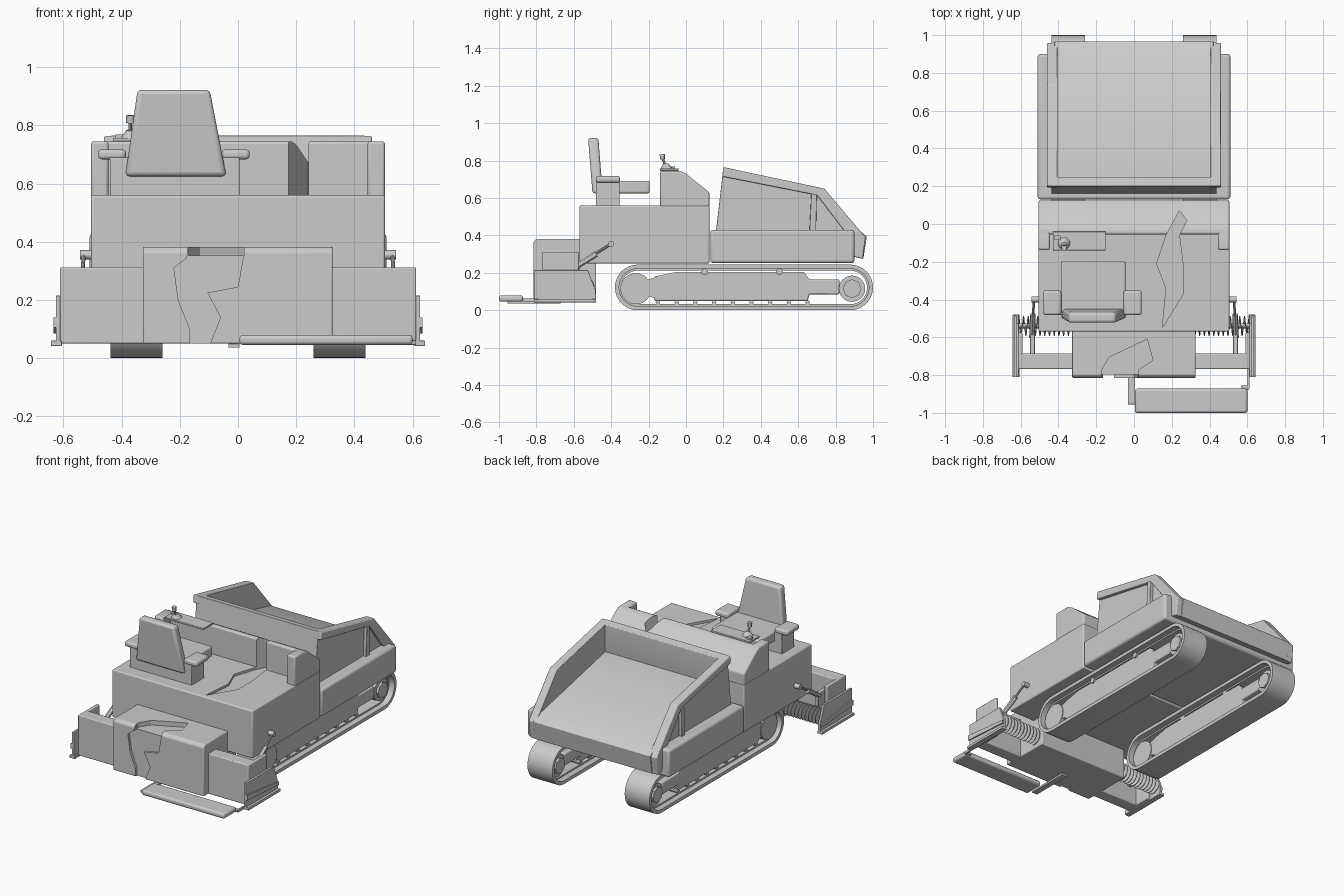
import bpy, bmesh, math
from mathutils import Vector

if "Cube" in bpy.data.objects:
    bpy.data.objects.remove(bpy.data.objects["Cube"])

AX = {'x': lambda a, b, t: (t, a, b), 'y': lambda a, b, t: (a, t, b), 'z': lambda a, b, t: (a, b, t)}


def finish(bm, name, bevel=0.0):
    bmesh.ops.recalc_face_normals(bm, faces=bm.faces)
    me = bpy.data.meshes.new(name)
    bm.to_mesh(me)
    bm.free()
    ob = bpy.data.objects.new(name, me)
    bpy.context.collection.objects.link(ob)
    if bevel:
        m = ob.modifiers.new("bevel", 'BEVEL')
        m.width, m.segments, m.limit_method = bevel, 3, 'ANGLE'
    return ob


def prism(name, axis, pts, t0, t1, bevel=0.0):
    """Extrude a 2D profile along an axis."""
    bm = bmesh.new()
    a = [bm.verts.new(AX[axis](p, q, t0)) for p, q in pts]
    b = [bm.verts.new(AX[axis](p, q, t1)) for p, q in pts]
    bm.faces.new(a)
    bm.faces.new(b)
    for i in range(len(a)):
        j = (i + 1) % len(a)
        bm.faces.new((a[i], a[j], b[j], b[i]))
    return finish(bm, name, bevel)


def box(name, x, y, z, bevel=0.0):
    return prism(name, 'z', [(x[0], y[0]), (x[1], y[0]), (x[1], y[1]), (x[0], y[1])], z[0], z[1], bevel)


def rod(name, p, q, r, n=16, r2=None):
    p, q = Vector(p), Vector(q)
    bm = bmesh.new()
    bmesh.ops.create_cone(bm, cap_ends=True, segments=n, radius1=r, radius2=r if r2 is None else r2,
                          depth=(q - p).length)
    rot = (q - p).to_track_quat('Z', 'Y').to_matrix()
    for v in bm.verts:
        v.co = rot @ v.co + (p + q) / 2
    return finish(bm, name)


def cut(ob, cutter):
    cutter.hide_render = True
    cutter.hide_viewport = True
    m = ob.modifiers.new("cut", 'BOOLEAN')
    m.operation, m.object, m.solver = 'DIFFERENCE', cutter, 'EXACT'


def stadium(y0, y1, zc, r, n=16):
    pts = [(y1 + r * math.cos(a), zc + r * math.sin(a)) for a in (-math.pi / 2 + math.pi * i / n for i in range(n + 1))]
    return pts + [(y0 + r * math.cos(a), zc + r * math.sin(a)) for a in (math.pi / 2 + math.pi * i / n for i in range(n + 1))]


def ring(name, outer, inner, x0, x1):
    bm = bmesh.new()
    loops = [[bm.verts.new((x, p, q)) for p, q in pts] for pts, x in ((outer, x0), (outer, x1), (inner, x1), (inner, x0))]
    n = len(outer)
    for k in range(4):
        a, b = loops[k], loops[(k + 1) % 4]
        for i in range(n):
            j = (i + 1) % n
            bm.faces.new((a[i], a[j], b[j], b[i]))
    return finish(bm, name)


def span(s, a, b):
    return tuple(sorted((s * a, s * b)))


# main body and operator console
body = box("main_body", (-.505, .505), (-.57, .125), (.25, .56), .008)
console = prism("console", 'x', [(-.055, .55), (-.055, .745), (-.03, .745), (.0, .73), (.125, .63), (.125, .55)], -.505, .505, .01)
crack = [(.24, .07), (.28, .02), (.24, -.06), (.26, -.22), (.26, -.37), (.15, -.55), (.17, -.34), (.12, -.21), (.17, -.06)]
cutter = prism("deck_dent_cutter", 'z', crack, .545, .9)
cut(body, cutter)
cut(console, cutter)
box("control_plate", (-.43, -.15), (-.14, -.04), (.745, .757), .003)
rod("joystick_base", (-.37, -.105, .755), (-.37, -.11, .783), .034, 12, .014)
rod("joystick_stem", (-.37, -.112, .775), (-.37, -.126, .815), .007, 10)
rod("joystick_knob", (-.37, -.125, .808), (-.37, -.127, .834), .014, 12)
box("control_button", (-.42, -.39), (-.085, -.06), (.755, .768))

# seat
seat_back = prism("seat_back", 'y', [(-.387, .625), (-.04, .625), (-.097, .922), (-.345, .922)], -.50, -.445, .015)
for v in seat_back.data.vertices:
    v.co.y -= (v.co.z - .625) * .08
box("seat_cushion", (-.387, -.045), (-.48, -.195), (.625, .692), .01)
box("seat_base", (-.44, .005), (-.482, -.355), (.555, .69), .004)

for s, side in ((-1, "left"), (1, "right")):
    # armrests, console sides
    c = -.22
    box(side + "_armrest", span(1, c + s * .165, c + s * .26), (-.482, -.352), (.683, .717), .012)
    prism(side + "_console_side", 'x', [(-.138, .55), (-.138, .745), (-.03, .745), (.0, .73), (.125, .63), (.125, .55)],
          s * .445, s * .505, .01)

    # hopper sides: recessed panel under an overhanging rim, with a post
    prism(side + "_hopper_panel", 'x', [(.16, .42), (.20, .765), (.74, .65), (.96, .39), (.945, .275), (.9, .285), (.88, .42)],
          s * .405, s * .437, .003)
    prism(side + "_hopper_rim", 'x', [(.193, .715), (.20, .765), (.74, .65), (.96, .39), (.945, .275), (.9, .285), (.88, .35),
          (.85, .42), (.70, .615)], s * .405, s * .46, .006)
    prism(side + "_hopper_post", 'x', [(.66, .42), (.67, .63), (.70, .625), (.695, .42)], s * .425, s * .457, .003)

    # crawler track
    x0, x1 = s * .26, s * .438
    ring(side + "_track_belt", stadium(-.258, .878, .122, .122), stadium(-.258, .878, .122, .1), x0, x1)
    ring(side + "_track_guide", stadium(-.258, .878, .122, .102), stadium(-.258, .878, .122, .09), s * .3, s * .4)
    prism(side + "_track_frame", 'x', [(-.17, .05), (.65, .05), (.66, .085), (.82, .085), (.82, .165), (.66, .165),
          (.63, .205), (-.05, .205), (-.17, .18)], s * .295, s * .405, .008)
    rod(side + "_idler_wheel", (s * .29, -.268, .115), (s * .41, -.268, .115), .083, 24)
    rod(side + "_drive_wheel", (s * .295, .888, .115), (s * .405, .888, .115), .07, 24)
    rod(side + "_drive_hub", (s * .28, .888, .115), (s * .42, .888, .115), .05, 8)
    prism(side + "_wheel_arm", 'x', [(-.2, .075), (-.15, .06), (-.15, .18), (-.2, .165)], s * .295, s * .405)
    for i, y in enumerate((.1, .5)):
        rod(f"{side}_top_roller_{i}", (s * .3, y, .205), (s * .415, y, .205), .018, 12)
    for i in range(9):
        y = -.15 + i * .1
        rod(f"{side}_bottom_roller_{i}", (s * .3, y, .042), (s * .4, y, .042), .012, 8)

    # screed wing with end plate
    box(side + "_screed_wing", span(s, .31, .61), (-.768, -.685), (.05, .312), .006)
    box(side + "_screed_end_wall", span(s, .59, .612), (-.768, -.575), (.05, .312), .006)
    prism(side + "_end_plate", 'x', [(-.81, .05), (-.48, .05), (-.48, .1), (-.525, .215), (-.81, .215)], s * .61, s * .626, .003)
    prism(side + "_end_plate_rib", 'x', [(-.81, .105), (-.485, .085), (-.485, .105), (-.81, .14)], s * .62, s * .634)
    box(side + "_end_plate_foot", span(s, .605, .643), (-.81, -.48), (.042, .06), .003)

    # lift arm
    rod(side + "_lift_pivot", (s * .5, -.4, .355), (s * .542, -.4, .355), .016, 14)
    rod(side + "_lift_rod", (s * .53, -.4, .355), (s * .535, -.51, .285), .007, 10)
    rod(side + "_lift_cylinder", (s * .535, -.48, .3), (s * .54, -.6, .225), .015, 12)
    box(side + "_lift_bracket", span(s, .525, .55), (-.69, -.57), (.16, .25), .004)

    # spreading auger: shaft and helical blade
    rod(side + "_auger_shaft", (s * .3, -.54, .125), (s * .62, -.54, .125), .012, 12)
    bm = bmesh.new()
    prev = None
    for i in range(12 * 16 + 1):
        a = 2 * math.pi * i / 16
        x = s * (.31 + .3 * i / 192)
        row = [bm.verts.new((x + dx, -.54 + r * math.cos(a), .125 + r * math.sin(a)))
               for dx, r in ((-.002, .011), (-.002, .052), (.002, .052), (.002, .011))]
        if prev:
            for k in range(4):
                m = (k + 1) % 4
                bm.faces.new((prev[k], prev[m], row[m], row[k]))
        prev = row
    finish(bm, side + "_auger_blade")

# hopper centre
box("hopper_base", (-.51, .51), (.13, .90), (.252, .43), .015)
prism("hopper_floor", 'x', [(.18, .42), (.195, .58), (.25, .58), (.91, .437), (.967, .395), (.948, .275), (.9, .285), (.88, .35),
      (.87, .42)], -.42, .42, .003)
prism("hopper_rear_wall", 'x', [(.16, .42), (.20, .765), (.25, .755), (.25, .5), (.22, .42)], -.437, .437, .004)

# screed centre block with dented front and top
block = prism("screed_block", 'x', [(-.815, .05), (-.815, .365), (-.80, .382), (-.56, .382), (-.56, .25), (-.48, .25), (-.48, .05)],
              -.327, .325, .006)
front = prism("front_dent_cutter", 'y', [(-.17, .4), (-.175, .345), (-.22, .31), (-.205, .2), (-.165, .1), (-.165, .04), (-.1, .04),
              (-.06, .14), (-.105, .225), (0, .245), (.02, .36), (.02, .4)], -.9, -.798)
top = prism("top_dent_cutter", 'z', [(-.17, -.83), (-.17, -.77), (-.13, -.705), (.07, -.61), (.1, -.72), (.02, -.775), (.02, -.83)],
            .352, .45)
cut(block, front)
cut(block, top)

# step platform and brackets
box("step_platform", (.005, .6), (-1.0, -.872), (.046, .08), .012)
box("step_side_arm", (.57, .61), (-.875, -.855), (.046, .062), .002)
box("step_side_link", (.602, .612), (-.87, -.76), (.046, .062))
box("step_center_bracket", (-.033, .006), (-.955, -.67), (.036, .05), .002)

# keep bevels smooth and edges sharp
bpy.ops.object.select_all(action='DESELECT')
for ob in bpy.context.scene.objects:
    if not ob.hide_render:
        ob.select_set(True)
        bpy.context.view_layer.objects.active = ob
bpy.ops.object.shade_smooth_by_angle(angle=math.radians(30))
